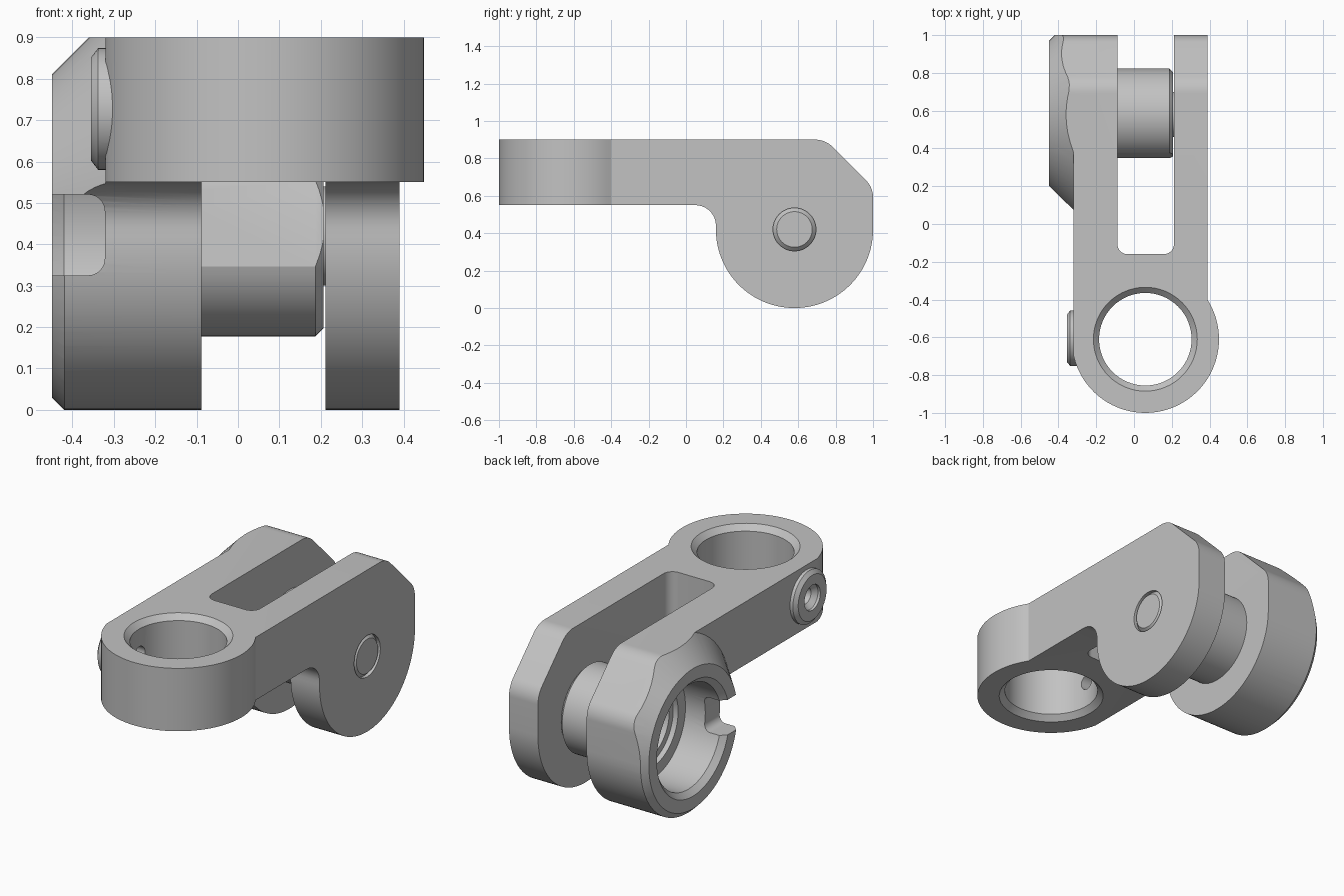
import bpy, bmesh, math
from mathutils import Vector

cube = bpy.data.objects.get("Cube")
if cube:
    bpy.data.objects.remove(cube, do_unlink=True)

steel = bpy.data.materials.new("steel grey")
steel.use_nodes = True
GREY = (0.54, 0.54, 0.54, 1)
steel.diffuse_color = GREY
steel.node_tree.nodes["Principled BSDF"].inputs["Base Color"].default_value = GREY

PIVOT_Y, PIVOT_Z = 0.58, 0.42
RING_X, RING_Y, RING_R = 0.06, -0.61, 0.39
LEFT, RIGHT = -0.32, 0.39


def add_object(name, bm):
    bmesh.ops.remove_doubles(bm, verts=bm.verts, dist=1e-5)
    bmesh.ops.recalc_face_normals(bm, faces=bm.faces)
    mesh = bpy.data.meshes.new(name)
    bm.to_mesh(mesh)
    bm.free()
    mesh.materials.append(steel)
    ob = bpy.data.objects.new(name, mesh)
    bpy.context.collection.objects.link(ob)
    return ob


def rounded(corners, steps=10):
    """Outline from (a, b, radius) corners, each rounded by its radius."""
    out = []
    for i, (a, b, r) in enumerate(corners):
        p = Vector((a, b, 0))
        if r == 0:
            out.append((a, b))
            continue
        u = (Vector((*corners[i - 1][:2], 0)) - p).normalized()
        v = (Vector((*corners[(i + 1) % len(corners)][:2], 0)) - p).normalized()
        half = u.angle(v) / 2
        c = p + (u + v).normalized() * r / math.sin(half)
        t = r / math.tan(half)
        first, last = (p + u * t - c).normalized(), (p + v * t - c).normalized()
        n = steps if r < 0.3 else 3 * steps
        for k in range(n + 1):
            q = c + first.slerp(last, k / n) * r
            out.append((q.x, q.y))
    return out


def prism(name, outline, axis, lo, hi):
    """Extrude a 2D outline along an axis."""
    place = {"x": lambda a, b, h: (h, a, b),
             "y": lambda a, b, h: (a, h, b),
             "z": lambda a, b, h: (a, b, h)}[axis]
    bm = bmesh.new()
    low = [bm.verts.new(place(a, b, lo)) for a, b in outline]
    high = [bm.verts.new(place(a, b, hi)) for a, b in outline]
    bm.faces.new(low)
    bm.faces.new(high)
    for i in range(len(low)):
        bm.faces.new((low[i - 1], low[i], high[i], high[i - 1]))
    return add_object(name, bm)


def lathe(name, profile, axis, center, steps=64):
    """Turn (radius, height) points around the x or z axis through center."""
    bm = bmesh.new()
    pts = [(h, 0, r) if axis == "x" else (r, 0, h) for r, h in profile]
    verts = [bm.verts.new(Vector(p) + Vector(center)) for p in pts]
    edges = [bm.edges.new((verts[i - 1], verts[i])) for i in range(len(verts))
             if profile[i - 1][0] or profile[i][0]]
    bmesh.ops.spin(bm, geom=verts + edges, cent=center, steps=steps,
                   axis=(1, 0, 0) if axis == "x" else (0, 0, 1), angle=2 * math.pi)
    return add_object(name, bm)


def combine(target, tool, operation):
    mod = target.modifiers.new("cut", "BOOLEAN")
    mod.operation, mod.object, mod.solver = operation, tool, "EXACT"
    bpy.context.view_layer.objects.active = target
    bpy.ops.object.modifier_apply(modifier=mod.name)
    bpy.data.objects.remove(tool, do_unlink=True)


pivot = (0, PIVOT_Y, PIVOT_Z)

# Plan outline: straight arm, with the round eye at the front
start = math.pi + math.acos((RING_X - LEFT) / RING_R)
end = 2 * math.pi + math.acos((RIGHT - RING_X) / RING_R)
angles = [start + (end - start) * k / 48 for k in range(49)]
plan = [(RING_X + RING_R * math.cos(a), RING_Y + RING_R * math.sin(a)) for a in angles]
plan += [(RIGHT, 1.4), (LEFT, 1.4)]
body = prism("clevis_body", plan, "z", -0.5, 1.5)

# Conical boss on the outside of the wide cheek
combine(body, lathe("boss", [(0, -0.45), (0.39, -0.45), (0.59, -0.25), (0, -0.25)],
                    "x", pivot), "UNION")

# Side outline trims the arm and the round cheeks
side = rounded([(-1.3, 0.9, 0), (0.745, 0.9, 0.13), (1, 0.645, 0.13), (1, 0, 0.419),
                (0.16, 0, 0.419), (0.16, 0.55, 0.11), (-1.3, 0.55, 0)])
combine(body, prism("side", side, "x", -0.8, 0.8), "INTERSECT")

# Fork slot between the cheeks
slot = rounded([(-0.088, 1.5, 0), (-0.088, -0.16, 0.055), (0.212, -0.16, 0.055),
                (0.212, 1.5, 0)])
combine(body, prism("slot", slot, "z", -0.6, 1.6), "DIFFERENCE")

# Chamfered bore through the eye
bore = [(0, 0.45), (0.375, 0.45), (0.245, 0.58), (0.245, 0.87), (0.375, 1), (0, 1)]
combine(body, lathe("eye_bore", bore, "z", (RING_X, RING_Y, 0)), "DIFFERENCE")

# Stepped bore and key notch in the boss
steps = [(0, -0.5), (0.37, -0.5), (0.29, -0.42), (0.29, -0.2), (0.225, -0.2),
         (0.225, -0.17), (0.19, -0.17), (0.19, -0.05), (0, -0.05)]
combine(body, lathe("boss_bore", steps, "x", pivot), "DIFFERENCE")
notch = rounded([(-0.6, 0.325, 0), (-0.322, 0.325, 0.04), (-0.322, 0.52, 0.04),
                 (-0.6, 0.52, 0)])
combine(body, prism("notch", notch, "y", -0.1, 0.5), "DIFFERENCE")

# Fine groove around the pin end in the narrow cheek
groove = [(0.085, 0.4), (0.115, 0.4), (0.115, 0.37), (0.105, 0.38)]
combine(body, lathe("pin_groove", groove, "x", pivot), "DIFFERENCE")

# Screw port on the side of the eye
port = (0, RING_Y + 0.005, 0.727)
collar = [(0, -0.355), (0.125, -0.355), (0.147, -0.338), (0.147, -0.26), (0, -0.26)]
combine(body, lathe("screw_collar", collar, "x", port), "UNION")
hole = [(0, -0.4), (0.115, -0.4), (0.07, -0.355), (0.07, -0.34), (0.045, -0.315),
        (0.045, -0.05), (0, -0.05)]
combine(body, lathe("screw_hole", hole, "x", port, 32), "DIFFERENCE")

# Hollow barrel across the slot, with one flat
shell = [(0.19, -0.1), (0.243, -0.1), (0.243, 0.187), (0.222, 0.207), (0, 0.207),
         (0, 0.14), (0.19, 0.14)]
barrel = lathe("pivot_barrel", shell, "x", pivot)
tilt = math.radians(8)
n = Vector((-math.cos(tilt), math.sin(tilt)))
t = Vector((n.y, -n.x)) * 0.3
mid = Vector((PIVOT_Y, PIVOT_Z))
flat = [mid + n * 0.219 - t, mid + n * 0.219 + t, mid + n * 0.5 + t, mid + n * 0.5 - t]
combine(barrel, prism("flat", flat, "x", -0.3, 0.4), "DIFFERENCE")

# Thin spacer between barrel and narrow cheek
spacer = lathe("pivot_spacer", [(0, 0.195), (0.12, 0.195), (0.12, 0.22), (0, 0.22)],
               "x", pivot)

# Smooth round surfaces, keep edges sharp
for ob in (body, barrel, spacer):
    bpy.ops.object.select_all(action="DESELECT")
    ob.select_set(True)
    bpy.context.view_layer.objects.active = ob
    bpy.ops.object.shade_smooth_by_angle(angle=math.radians(25))
